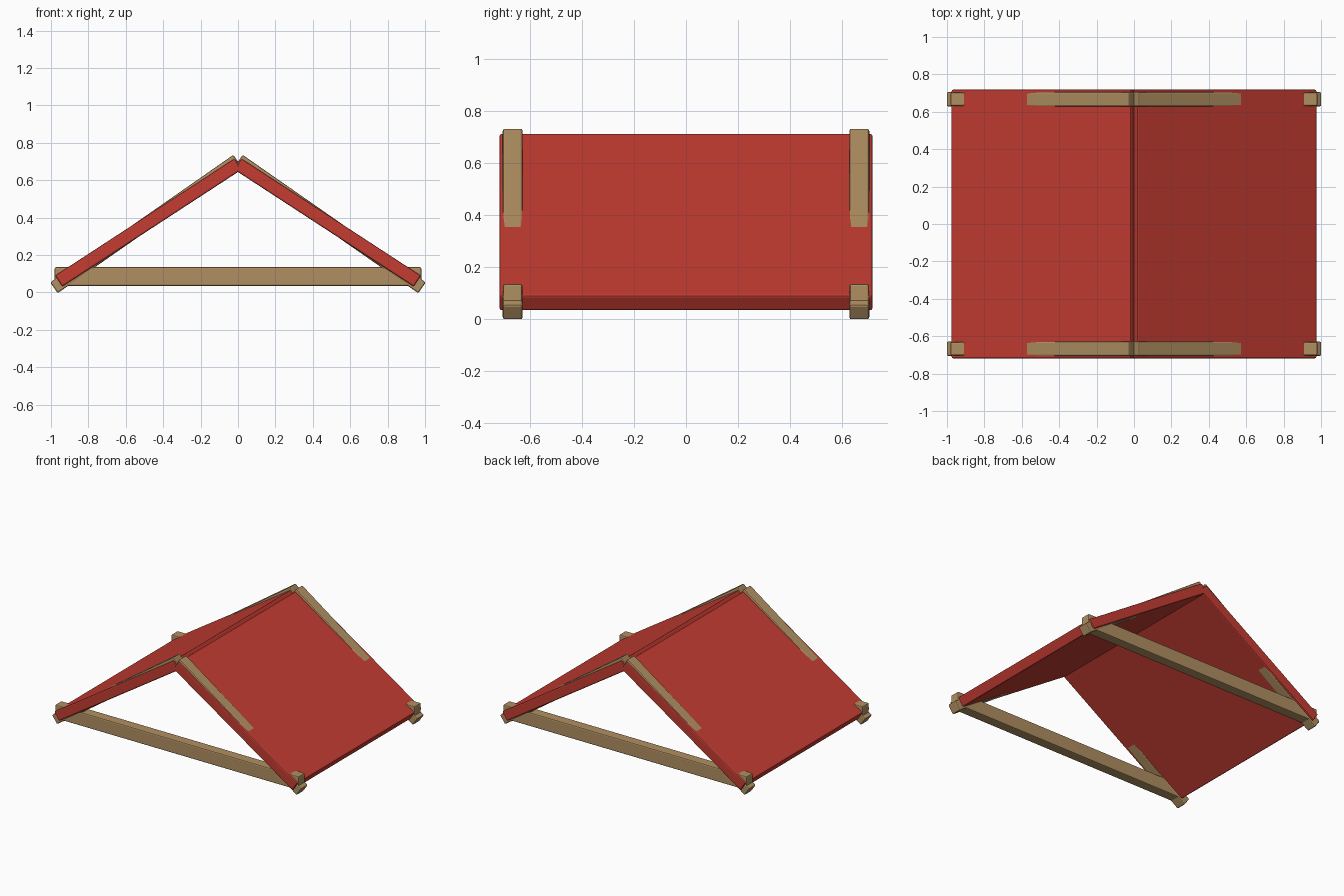
import bpy
from math import radians

if "Cube" in bpy.data.objects:
    bpy.data.objects.remove(bpy.data.objects["Cube"])


def material(name, color):
    m = bpy.data.materials.new(name)
    m.diffuse_color = (*color, 1)
    m.use_nodes = True
    m.node_tree.nodes["Principled BSDF"].inputs["Base Color"].default_value = m.diffuse_color
    return m


wood = material("wood", (0.434, 0.275, 0.122))
red = material("red_paint", (0.55, 0.045, 0.032))


def plank(name, size, loc, mat, pitch=0.0, bevel=0.008):
    """Box with softly bevelled edges, pitched around y."""
    bpy.ops.mesh.primitive_cube_add(size=1, location=loc)
    ob = bpy.context.object
    ob.name = name
    ob.scale = size
    bpy.ops.object.transform_apply(location=False, rotation=False, scale=True)
    ob.rotation_euler.y = radians(pitch)
    b = ob.modifiers.new("bevel", 'BEVEL')
    b.width = bevel
    b.segments = 2
    ob.data.materials.append(mat)
    return ob


for side, sx in (("left", -1), ("right", 1)):
    # Roof panels meeting at the ridge
    plank(f"{side}_roof_panel", (1.145, 1.436, 0.07), (sx * 0.479, 0, 0.373),
          red, sx * 33.1)
    # Rafters, slightly steeper so they break through near the ridge and eaves
    for end, sy in (("front", -1), ("back", 1)):
        plank(f"{end}_{side}_rafter", (1.193, 0.077, 0.07),
              (sx * 0.4945, sy * 0.667, 0.3655), wood, sx * 34.85)

# Horizontal tie beams
for end, sy in (("front", -1), ("back", 1)):
    plank(f"{end}_tie_beam", (1.96, 0.074, 0.1), (0, sy * 0.667, 0.085), wood)
